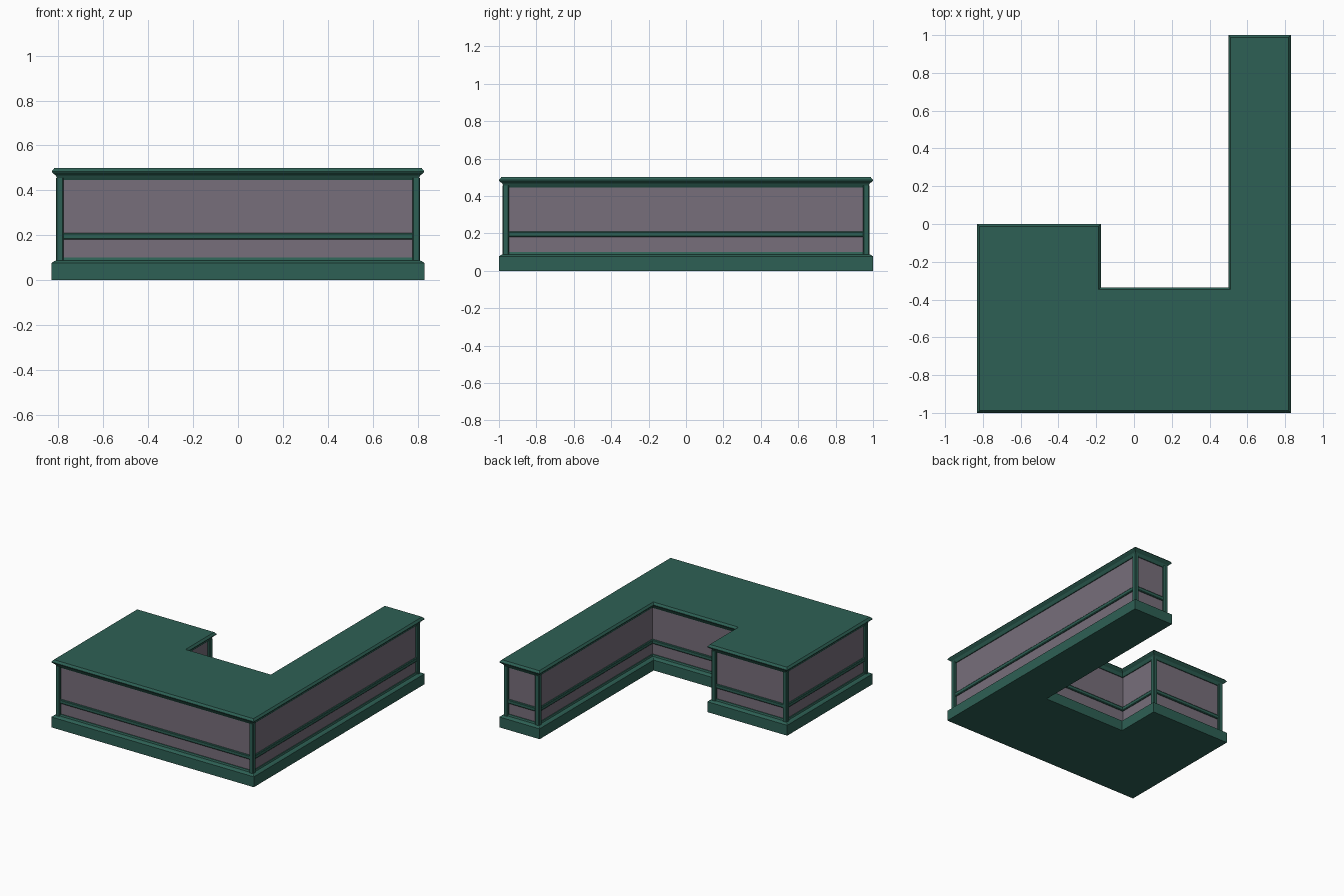
import bpy, bmesh
from mathutils import Vector

if "Cube" in bpy.data.objects:
    bpy.data.objects.remove(bpy.data.objects["Cube"])

def material(name, rgb):
    m = bpy.data.materials.new(name)
    m.diffuse_color = (*rgb, 1)
    m.use_nodes = True
    m.node_tree.nodes["Principled BSDF"].inputs["Base Color"].default_value = m.diffuse_color
    return m

GREEN = material("dark green paint", (0.027, 0.117, 0.089))
GREY = material("mauve grey panel", (0.185, 0.158, 0.197))

# counter footprint, counter-clockwise
PLAN = [Vector(p) for p in [(-.83, -1), (.83, -1), (.83, 1), (.5, 1),
                            (.5, -.335), (-.175, -.335), (-.175, 0), (-.83, 0)]]
N = len(PLAN)

def edge_dirs(i):
    a = (PLAN[i] - PLAN[i - 1]).normalized()
    b = (PLAN[(i + 1) % N] - PLAN[i]).normalized()
    return a, b

def inset(d):
    # mitred offset of the right-angled plan
    out = []
    for i, p in enumerate(PLAN):
        a, b = edge_dirs(i)
        out.append(p + d * (Vector((-a.y, a.x)) + Vector((-b.y, b.x))))
    return out

def finish(bm, name, mat):
    bmesh.ops.recalc_face_normals(bm, faces=bm.faces)
    me = bpy.data.meshes.new(name)
    bm.to_mesh(me)
    bm.free()
    me.materials.append(mat)
    ob = bpy.data.objects.new(name, me)
    bpy.context.collection.objects.link(ob)
    return ob

def sweep(name, profile, mat, ring=False):
    # profile of (inset, z) carried round the plan; capped, or a closed ring
    bm = bmesh.new()
    loops = [[bm.verts.new((p.x, p.y, z)) for p in inset(d)] for d, z in profile]
    pairs = list(zip(loops, loops[1:]))
    if ring:
        pairs.append((loops[-1], loops[0]))
    else:
        bm.faces.new(loops[0])
        bm.faces.new(loops[-1])
    for lo, hi in pairs:
        for i in range(N):
            j = (i + 1) % N
            bm.faces.new((lo[i], lo[j], hi[j], hi[i]))
    return finish(bm, name, mat)

WALL = .036
# plinth with sloped top edge
sweep("plinth", [(0, 0), (0, .077), (.012, .085), (.026, .088), (.03, .1), (.05, .1)], GREEN)
# wall panels
sweep("wall_panels", [(WALL, .09), (WALL, .46)], GREY, ring=False)
# middle rail
sweep("middle_rail", [(.045, .18), (.03, .18), (.026, .185), (.026, .205),
                      (.03, .21), (.045, .21)], GREEN, ring=True)
# countertop with moulded edge
sweep("countertop", [(.05, .445), (.03, .445), (.024, .455), (.018, .466),
                     (.002, .479), (0, .485), (.012, .5)], GREEN)

# posts on the outward corners only
W = .034
for i, p in enumerate(PLAN):
    a, b = edge_dirs(i)
    if a.cross(b) < 0:
        continue
    c = p + (.019 + W / 2) * (Vector((-a.y, a.x)) + Vector((-b.y, b.x)))
    bm = bmesh.new()
    bmesh.ops.create_cube(bm, size=1)
    for v in bm.verts:
        v.co = (c.x + v.co.x * W, c.y + v.co.y * W, .27 + v.co.z * .37)
    upright = [e for e in bm.edges if abs(e.verts[0].co.z - e.verts[1].co.z) > .1]
    bmesh.ops.bevel(bm, geom=upright, offset=.005, segments=1, affect='EDGES')
    finish(bm, f"corner_post_{i}", GREEN)
